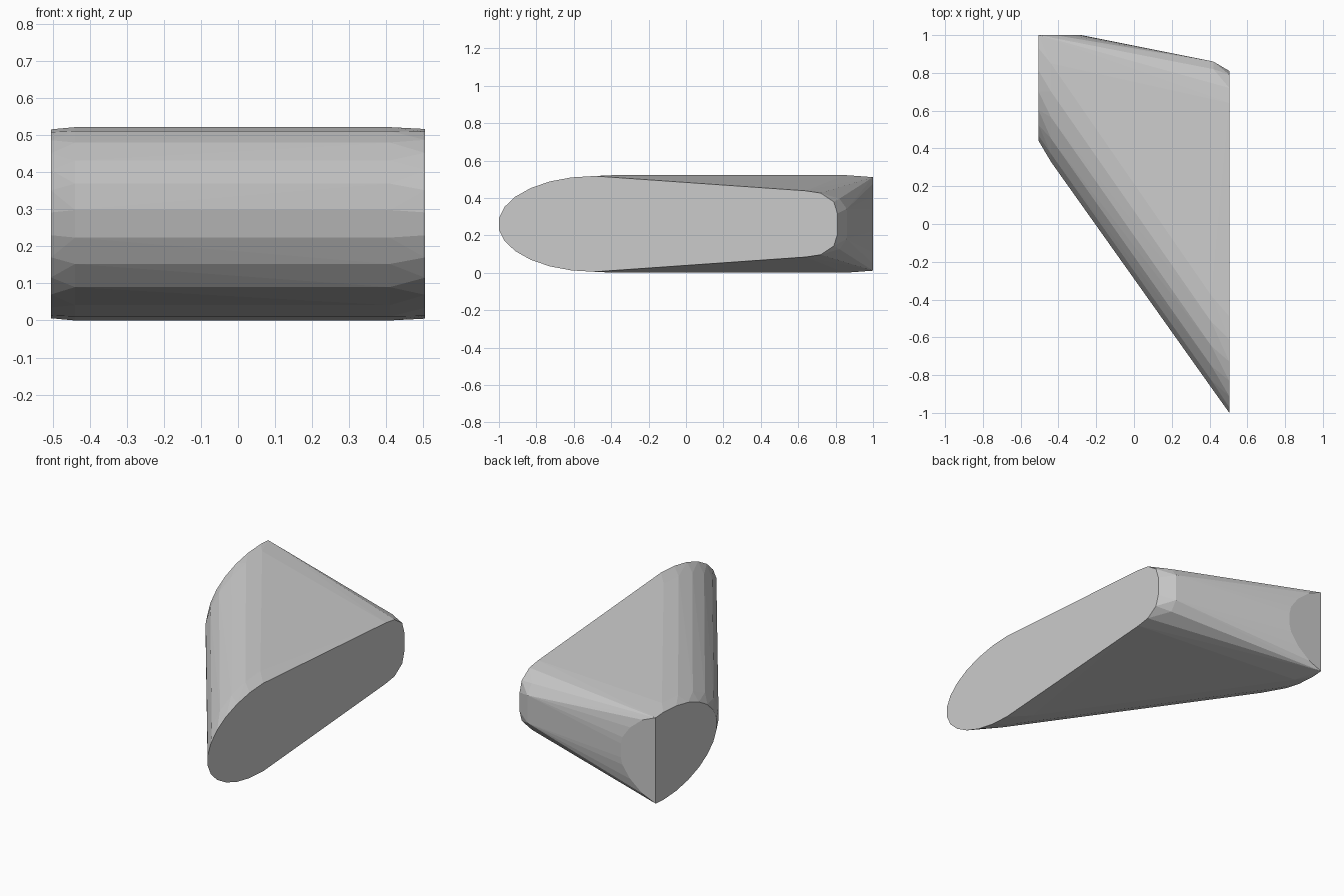
import bpy, bmesh
from math import sin, cos, pi

if "Cube" in bpy.data.objects:
    bpy.data.objects.remove(bpy.data.objects["Cube"])

MID, HALF_H = 0.261, 0.261   # the wedge is mirrored about its mid height
SIDE = 0.505
points = []


def add(x, y, h):
    """Add a point h above mid height and its mirror below."""
    points.append((x, y, MID + h))
    points.append((x, y, MID - h))


def nose(x, centre, radius, height, steps=6):
    """Rounded nose section facing the front, as half an ellipse."""
    for i in range(steps + 1):
        a = (i + 0.5) / (steps + 0.5) * pi / 2
        y = centre - radius * cos(a) / cos(pi / (4 * steps + 2))
        add(x, y, height * sin(a))


# right face: large rounded nose tapering to a smaller rounded tail
nose(SIDE, -0.49, 0.51, 0.256)
for y, h in [(0.64, 0.177), (0.72, 0.165), (0.79, 0.118), (0.81, 0.055)]:
    add(SIDE, y, h)

# left face: the same nose, cut off by the back plane
nose(-SIDE, 0.93, 0.49, 0.255)
add(-SIDE, 1.0, 0.25)

# softened edges just inside both side faces
nose(-0.44, 0.85, 0.52, HALF_H, 5)
nose(0.41, -0.38, 0.487, HALF_H, 5)

# back face: D-shaped flat
for x, h in [(-0.42, 0.215), (-0.34, 0.15), (-0.29, 0.08), (-0.28, 0.04)]:
    add(x, 1.0, h)

# bevel at the narrow back right corner
add(0.42, 0.86, 0.08)
add(0.42, 0.82, 0.135)

# skin all sections as one convex body
bm = bmesh.new()
for p in points:
    bm.verts.new(p)
hull = bmesh.ops.convex_hull(bm, input=bm.verts[:])
loose = {g for g in hull["geom_interior"] + hull["geom_unused"]
         if isinstance(g, bmesh.types.BMVert)}
bmesh.ops.delete(bm, geom=list(loose), context='VERTS')
bmesh.ops.dissolve_limit(bm, angle_limit=0.01, verts=bm.verts[:], edges=bm.edges[:])
bmesh.ops.recalc_face_normals(bm, faces=bm.faces[:])
mesh = bpy.data.meshes.new("rounded_wedge")
bm.to_mesh(mesh)
bm.free()
wedge = bpy.data.objects.new("rounded_wedge", mesh)
bpy.context.collection.objects.link(wedge)
